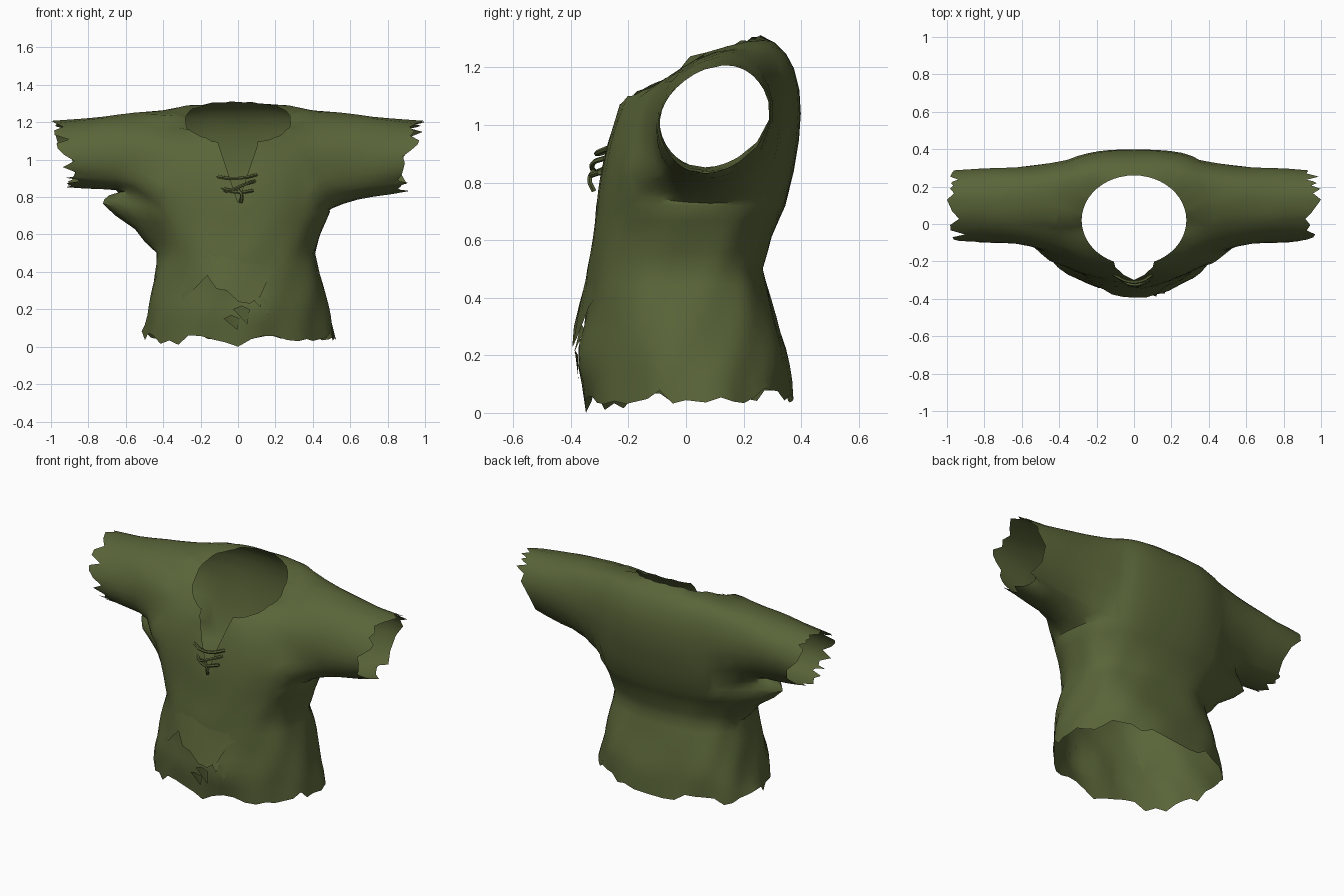
import bpy, bmesh, math, random
from mathutils import Vector

random.seed(4)
if "Cube" in bpy.data.objects:
    bpy.data.objects.remove(bpy.data.objects["Cube"])

cloth = bpy.data.materials.new("olive_cloth")
cloth.use_nodes = True
colour = (0.1, 0.128, 0.04, 1)
cloth.diffuse_color = colour
cloth.node_tree.nodes["Principled BSDF"].inputs["Base Color"].default_value = colour
cloth.node_tree.nodes["Principled BSDF"].inputs["Roughness"].default_value = 0.9

COLS, LOW, HIGH = 48, 12, 8      # columns round the body, rows below and above the chest
HEM, CHEST = 0.06, 0.72

# Height, half width, front depth, back depth
PROFILE = [(0.0, .53, .335, .37), (.2, .48, .385, .355), (.35, .45, .36, .31),
           (.5, .415, .345, .265), (.62, .445, .325, .295), (CHEST, .485, .312, .345)]


def lerp(a, b, t):
    return a + (b - a) * t


def power(v, e):
    return math.copysign(abs(v) ** e, v)


def section(angle, z, out=0.0):
    """Point on the lower body, with soft diagonal folds."""
    for lo, hi in zip(PROFILE, PROFILE[1:]):
        if z <= hi[0]:
            break
    t = (z - lo[0]) / (hi[0] - lo[0])
    rx, front, back = (lerp(lo[k], hi[k], t) for k in (1, 2, 3))
    c, s = math.cos(angle), math.sin(angle)
    e = lerp(.85, .68, z / CHEST) if s > 0 else lerp(1, .9, z / CHEST)
    fold = .010 * math.sin(5 * angle + 11 * z) + .007 * math.sin(11 * angle - 15 * z)
    r = 1 + 2 * fold * (1 - z / CHEST * .6)
    return Vector((r * rx * power(c, e) + out * c,
                   r * (back if s > 0 else front) * power(s, e) + out * s, z))


def shoulder(i, t):
    """Curve from the chest ring over the shoulder to the neckline."""
    a = math.tau * i / COLS
    c, s = math.cos(a), math.sin(a)
    start = section(a, CHEST)
    y = 0.02 + 0.24 * s
    end = Vector((0.28 * c, y, 1.19 + 0.46 * y + 0.02 * c * c * (s > 0)))
    # The shoulder peak sits behind the middle, so the front slopes down
    peak = math.cos(abs(math.atan2(s, abs(c)) - .4)) ** 2
    mid = Vector((start.x * 1.18, 0.485 * power(s, .58) if s > 0 else 0.29 * power(s, .9),
                  lerp(1.2 if s > 0 else 0.97, 1.37, peak)))
    k = i - COLS * 3 // 4        # the slit below the neckline
    if abs(k) <= 2:
        x, y, z = ((0, -.3, .77), (.055, -.272, .93), (.1, -.23, 1.065))[abs(k)]
        end = Vector((math.copysign(x, k), y, z))
        mid = lerp(start, end, .5) + Vector((0, -.012 * abs(k), 0))
    return (1 - t) ** 2 * start + 2 * t * (1 - t) * mid + t * t * end


def finish(obj, angle=45):
    obj.data.materials.append(cloth)
    bpy.ops.object.select_all(action='DESELECT')
    obj.select_set(True)
    bpy.context.view_layer.objects.active = obj
    bpy.ops.object.shade_smooth_by_angle(angle=math.radians(angle))


def to_object(bm, name):
    bmesh.ops.recalc_face_normals(bm, faces=bm.faces[:])
    mesh = bpy.data.meshes.new(name)
    bm.to_mesh(mesh)
    bm.free()
    obj = bpy.data.objects.new(name, mesh)
    bpy.context.collection.objects.link(obj)
    finish(obj)


# Shirt body: rows of vertices from hem to neckline
bm = bmesh.new()
grid = []
for r in range(LOW + 1):
    z = lerp(HEM, CHEST, r / LOW)
    grid.append([bm.verts.new(section(math.tau * i / COLS, z)) for i in range(COLS)])
for r in range(1, HIGH + 1):
    grid.append([bm.verts.new(shoulder(i, r / HIGH)) for i in range(COLS)])

# Ragged hem, hanging lower at the front
for v in grid[0]:
    v.co.z += random.uniform(-.03, .03) - (.025 if v.co.y < -.2 else 0)
    v.co.z = max(v.co.z, 0)
grid[0][COLS * 3 // 4].co.z = 0
for v in grid[-1]:
    v.co.z += random.uniform(-.006, .006)

# Armholes are blocks left out of the grid
ARM_LO, ARM_HI, ARM_TOP = -5, 7, LOW + 6


def column(i, side):
    return (i if side > 0 else COLS // 2 - i) % COLS


holes = {(r, column(i, s) if s > 0 else column(i + 1, s))
         for s in (1, -1) for r in range(LOW, ARM_TOP) for i in range(ARM_LO, ARM_HI)}
for r in range(LOW + HIGH):
    for i in range(COLS):
        if (r, i) not in holes:
            j = (i + 1) % COLS
            bm.faces.new((grid[r][i], grid[r][j], grid[r + 1][j], grid[r + 1][i]))

# Sleeves: rings grown out of each armhole to a torn cuff
for side in (1, -1):
    path = [(LOW, i) for i in range(ARM_LO, ARM_HI)]
    path += [(r, ARM_HI) for r in range(LOW, ARM_TOP)]
    path += [(ARM_TOP, i) for i in range(ARM_HI, ARM_LO, -1)]
    path += [(r, ARM_LO) for r in range(ARM_TOP, LOW, -1)]
    loop = [grid[r][column(i, side)] for r, i in path]
    root = [v.co.copy() for v in loop]
    prev = loop
    for x, w in ((.48, .25), (.53, .55), (.58, .85), (.64, 1), (.72, 1), (.82, 1), (.92, 1)):
        t = (x - .48) / .44
        top = lerp(1.265, 1.205, t)
        low = lerp(.755, .835, t) if side > 0 else lerp(.82, .855, t)
        ring = []
        for p in root:
            a = math.atan2(p.z - 1.0, p.y - .09)
            fold = 1 + .015 * math.sin(4 * a + 16 * x)
            q = Vector((side * x,
                        .1 + lerp(.215, .188, t) * math.cos(a) * fold + .03 * math.sin(a),
                        (top + low) / 2 + (top - low) / 2 * math.sin(a) * fold))
            if x > .9:
                q.x += side * (.04 * math.sin(a) + random.uniform(-.04, .04))
                q.x = max(-1, min(1, q.x))
            ring.append(bm.verts.new(lerp(p, q, w)))
        if x > .9:
            max(ring, key=lambda v: v.co.z).co.x = side
        for n in range(len(ring)):
            m = (n + 1) % len(ring)
            bm.faces.new((prev[n], prev[m], ring[m], ring[n]))
        prev = ring


def pull(centre, move, radius):
    """Drag nearby cloth into a fold."""
    for v in bm.verts:
        d = (v.co - Vector(centre)).length / radius
        v.co += Vector(move) * math.exp(-d * d)


pull((-.47, .07, .72), (-.25, 0, .045), .12)     # drooping underarm fold
pull((-.44, .05, .61), (-.06, 0, 0), .08)
pull((.44, -.15, .82), (.02, -.03, .02), .08)
pull((-.44, -.15, .85), (-.03, -.03, 0), .07)
pull((-.05, -.36, .25), (0, .045, 0), .11)       # hollow under the torn layer
to_object(bm, "shirt")

# Torn outer layer across the belly, merging into the shirt at its ends
bm = bmesh.new()
edge = [.40, .25, .28, .33, .38, .31, .30, .24, .23, .27, .37, .40, .44]
rows = []
for n, low in enumerate(edge):
    u = n / (len(edge) - 1)
    a = math.radians(lerp(-137, -56, u))
    lift = .007 * math.sin(math.pi * u)
    rows.append([bm.verts.new(section(a, lerp(.54, low, k / 3), -.006 + lift * k))
                 for k in range(4)])
for p, q in zip(rows, rows[1:]):
    for k in range(3):
        bm.faces.new((p[k], q[k], q[k + 1], p[k + 1]))
to_object(bm, "torn_belly_layer")


# Loose scraps round the tear: angle, height, half width in degrees, drop
def scrap(name, angle, z, width, drop):
    bm = bmesh.new()
    a, w = math.radians(angle), math.radians(width)
    left, peak, right, tip = (bm.verts.new(p) for p in (
        section(a - w, z, -.008), section(a, z + .02, .004),
        section(a + w, z, -.008), section(a + w * .7, z - drop, .006)))
    bm.faces.new((left, peak, tip))
    bm.faces.new((peak, right, tip))
    to_object(bm, name)


for n, spec in enumerate(((-88, .2, 5, .08), (-80, .29, 5, .08),
                          (-74, .24, 4, .07), (-94, .15, 5, .06))):
    scrap(f"scrap_{n + 1}", *spec)


# Neck laces and their loose ends
def cord(name, points):
    curve = bpy.data.curves.new(name, 'CURVE')
    curve.dimensions = '3D'
    curve.bevel_depth, curve.bevel_resolution = .009, 1
    curve.use_fill_caps = True
    curve.resolution_u = 4
    spline = curve.splines.new('BEZIER')
    spline.bezier_points.add(len(points) - 1)
    for bp, p in zip(spline.bezier_points, points):
        bp.co = p
        bp.handle_left_type = bp.handle_right_type = 'AUTO'
    obj = bpy.data.objects.new(name, curve)
    bpy.context.collection.objects.link(obj)
    bpy.ops.object.select_all(action='DESELECT')
    obj.select_set(True)
    bpy.context.view_layer.objects.active = obj
    bpy.ops.object.convert(target='MESH')
    finish(bpy.context.object)


cord("upper_lace", [(-.11, -.27, .91), (-.04, -.305, .90), (.04, -.305, .905), (.10, -.27, .92)])
cord("cross_lace", [(-.08, -.28, .83), (-.03, -.32, .84), (.04, -.32, .87), (.09, -.28, .885)])
cord("lower_lace", [(-.09, -.28, .85), (0, -.33, .825), (.08, -.30, .835)])
cord("hanging_lace", [(.0, -.32, .84), (.02, -.335, .81), (.015, -.32, .77)])
